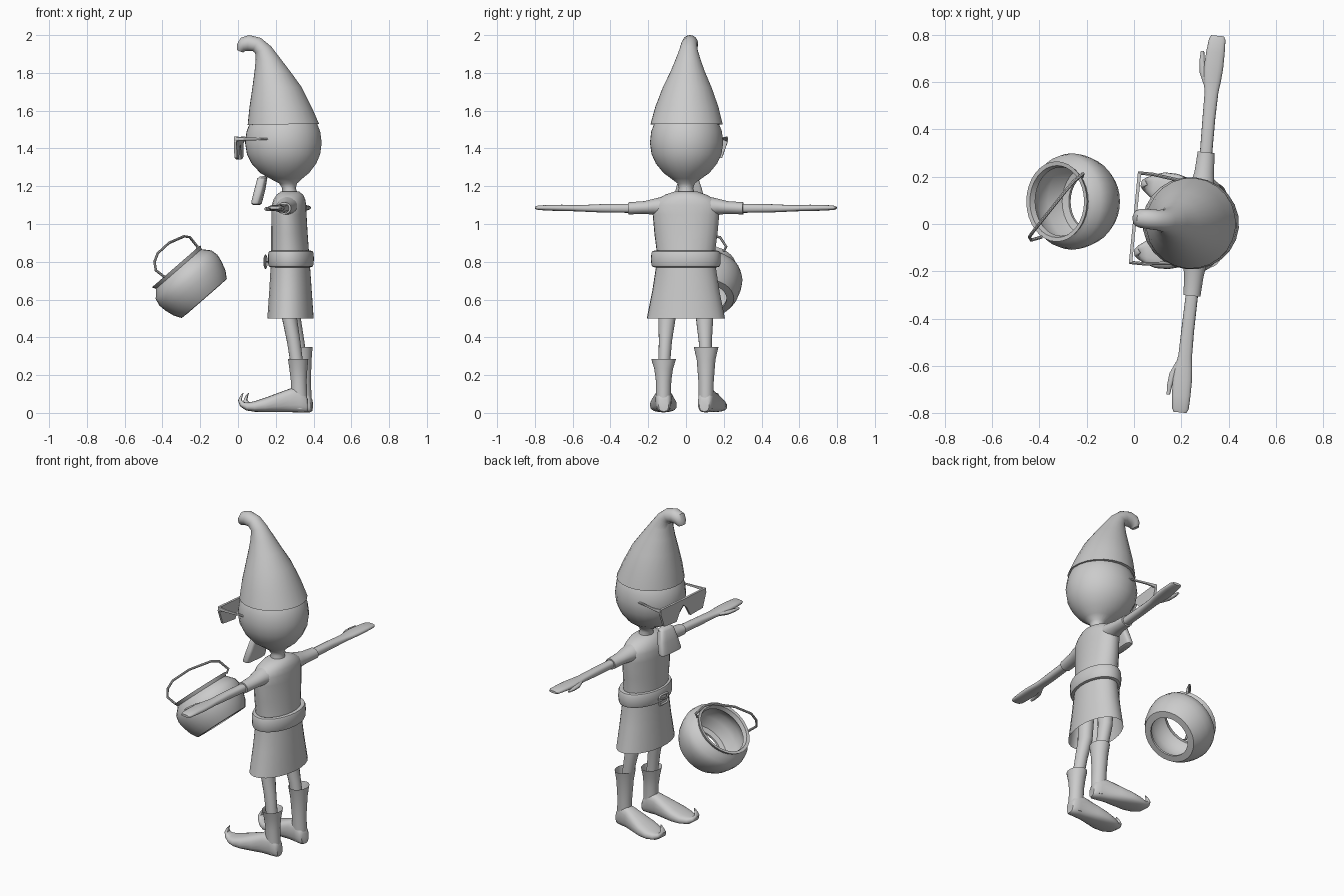
import bpy, bmesh, math
from mathutils import Vector as V, Matrix as M

grey = bpy.data.materials.new("plain grey")
grey.diffuse_color = (0.6, 0.6, 0.6, 1)

# the figure faces -x, turned slightly about its own axis
TURN = M.Translation((.27, 0, 0)) @ M.Rotation(math.radians(-5.7), 4, 'Z') @ M.Translation((-.27, 0, 0))


def finish(name, bm, matrix=TURN, angle=40):
    bmesh.ops.recalc_face_normals(bm, faces=bm.faces)
    bm.transform(matrix)
    me = bpy.data.meshes.new(name)
    bm.to_mesh(me)
    bm.free()
    ob = bpy.data.objects.new(name, me)
    bpy.context.collection.objects.link(ob)
    me.materials.append(grey)
    bpy.ops.object.select_all(action='DESELECT')
    bpy.context.view_layer.objects.active = ob
    ob.select_set(True)
    bpy.ops.object.shade_smooth_by_angle(angle=math.radians(angle))
    return ob


def loft(name, rings, caps=(True, True), n=24, power=1.0, loop=False, matrix=TURN):
    """Skin rings given as (centre, half axis a, half axis b)."""
    bm = bmesh.new()
    rows = []
    for c, a, b in rings:
        row = []
        for i in range(n):
            t = 2 * math.pi * i / n
            u, v = math.cos(t), math.sin(t)
            u = math.copysign(abs(u) ** power, u)
            v = math.copysign(abs(v) ** power, v)
            row.append(bm.verts.new(V(c) + V(a) * u + V(b) * v))
        rows.append(row)
    pairs = list(zip(rows, rows[1:])) + ([(rows[-1], rows[0])] if loop else [])
    for r, s in pairs:
        for i in range(n):
            j = (i + 1) % n
            bm.faces.new((r[i], r[j], s[j], s[i]))
    if not loop:
        for flag, row in zip(caps, (rows[0], rows[-1])):
            if flag:
                bm.faces.new(row)
    return finish(name, bm, matrix)


def side(x0, z0, x1, z1, ry, y=0):
    """Ring from its two outline points in the side view and its half width."""
    return ((x0 + x1) / 2, y, (z0 + z1) / 2), ((x1 - x0) / 2, 0, (z1 - z0) / 2), (0, ry, 0)


def flat(x, z, rx, ry, y=0):
    return (x, y, z), (rx, 0, 0), (0, ry, 0)


def tube(name, pts, r, matrix):
    """Thin wire through a few points."""
    pts = [V(p) for p in pts]
    rings = []
    for i, p in enumerate(pts):
        d = (pts[min(i + 1, len(pts) - 1)] - pts[max(i - 1, 0)]).normalized()
        a = d.orthogonal().normalized() if i == 0 else (a - d * a.dot(d)).normalized()
        rings.append((p, a * r, d.cross(a) * r))
    loft(name, rings, n=8, matrix=matrix)


# hat with curled tip
loft("hat", [side(*r) for r in (
    (.05, 1.525, .43, 1.53, .192), (.06, 1.62, .39, 1.62, .168), (.075, 1.72, .337, 1.725, .13),
    (.087, 1.81, .275, 1.81, .09), (.093, 1.87, .225, 1.875, .066), (.09, 1.905, .175, 1.94, .048),
    (.077, 1.915, .12, 1.985, .043), (.052, 1.915, .058, 2.0, .042), (.037, 1.915, .012, 1.985, .04),
    (.032, 1.912, -.007, 1.95, .034), (.026, 1.908, -.008, 1.922, .022))])

# head running down into the neck
loft("head", [flat(*r) for r in (
    (.24, 1.60, .12, .115), (.24, 1.55, .172, .165), (.24, 1.49, .196, .188), (.24, 1.43, .204, .195),
    (.241, 1.37, .195, .186), (.243, 1.32, .172, .163), (.247, 1.27, .13, .122), (.255, 1.24, .085, .08),
    (.265, 1.215, .048, .046), (.27, 1.19, .036, .038), (.275, 1.15, .045, .05))])

# tunic with open hem
loft("tunic", [flat(*r) for r in (
    (.275, 1.172, .048, .06), (.275, 1.155, .07, .11), (.272, 1.13, .083, .155), (.27, 1.10, .09, .18),
    (.27, 1.05, .092, .177), (.272, .95, .096, .168), (.275, .86, .1, .156), (.277, .78, .104, .158),
    (.278, .65, .112, .178), (.278, .5, .122, .208))], caps=(True, False))

# belt and buckle
belt = []
for i in range(12):
    t = 2 * math.pi * i / 12
    o = math.copysign(abs(math.cos(t)) ** .6, math.cos(t)) * .018
    belt.append(flat(.28, .815 + .044 * math.copysign(abs(math.sin(t)) ** .6, math.sin(t)), .103 + o, .167 + o))
loft("belt", belt, loop=True, n=32)
loft("buckle", [((.145 + .006 * math.sin(t), 0, .80), (0, .037 + .008 * math.cos(t), 0),
                 (0, 0, .03 + .008 * math.cos(t))) for t in (0, 1.57, 3.14, 4.71)], loop=True, n=16, power=.5)
tube("buckle_prong", [(.142, -.035, .80), (.145, .0, .80), (.165, .03, .80)], .005, TURN)

for s, label, boot_top in ((-1, "right", .285), (1, "left", .35)):
    # sleeve, arm, hand and thumb
    def across(y, x, z, rx, rz):
        return (x, s * y, z), (rx, 0, 0), (0, 0, rz)
    loft(label + "_sleeve", [across(*r) for r in (
        (.10, .272, 1.095, .06, .055), (.17, .273, 1.092, .05, .042), (.22, .275, 1.087, .041, .034),
        (.305, .275, 1.083, .036, .032))])
    loft(label + "_arm", [across(*r) for r in (
        (.28, .275, 1.083, .026, .024), (.45, .272, 1.083, .027, .022), (.56, .272, 1.083, .029, .017),
        (.61, .27, 1.084, .037, .016), (.66, .27, 1.085, .041, .017), (.73, .272, 1.086, .039, .015),
        (.785, .274, 1.086, .035, .012), (.80, .274, 1.086, .027, .007))], n=16, power=.8)
    loft(label + "_thumb", [across(*r) for r in (
        (.59, .253, 1.082, .018, .012), (.64, .229, 1.08, .016, .012), (.69, .219, 1.08, .011, .01),
        (.73, .217, 1.08, .007, .006))], n=10)

    # leg
    loft(label + "_leg", [flat(*r, y=s * y) for r, y in (
        ((.28, .62, .042, .05), .095), ((.283, .5, .04, .046), .1), ((.305, .38, .036, .035), .106),
        ((.32, .28, .034, .032), .11), ((.332, .15, .03, .028), .112))], n=16)

    # boot shaft, open at the top
    y = s * .113
    loft(label + "_boot_shaft", [flat(*r, y=y) for r in (
        (.335, .02, .042, .036), (.335, .10, .043, .04), (.333, .17, .042, .041),
        (.331, boot_top * .75 + .02, .048, .05), (.33, boot_top, .054, .066))], caps=(True, False))

    # foot with curled toe
    a = math.radians(6)
    fwd, lat, up = V((-math.cos(a), s * math.sin(a), 0)), V((s * math.sin(a), math.cos(a), 0)), V((0, 0, 1))
    foot = []
    for d, z, w, h, tilt in (
            (-.046, .04, .026, .032, 0), (-.035, .05, .036, .047, 0), (0, .07, .042, .068, 0),
            (.05, .066, .046, .062, 0), (.11, .055, .06, .051, 0), (.18, .042, .071, .038, 0),
            (.235, .034, .066, .028, 0), (.275, .034, .048, .022, 15), (.302, .046, .03, .015, 45),
            (.313, .066, .019, .01, 85), (.306, .088, .01, .006, 110), (.296, .105, .003, .002, 115)):
        t = math.radians(tilt)
        foot.append((V((.335, y, z)) + fwd * d, lat * w, (up * math.cos(t) - fwd * math.sin(t)) * h))
    loft(label + "_foot", foot, n=20, power=.75)

    # glasses: lens plate and side arm
    bm = bmesh.new()
    outline = ((0, 1.46), (.193, 1.462), (.195, 1.435), (.165, 1.35), (.06, 1.342), (.028, 1.40), (0, 1.425))
    f = bm.faces.new([bm.verts.new((-.004, s * p, z)) for p, z in outline])
    ext = bmesh.ops.extrude_face_region(bm, geom=[f])
    bmesh.ops.translate(bm, vec=(.014, 0, 0), verts=[v for v in ext["geom"] if isinstance(v, bmesh.types.BMVert)])
    finish(label + "_lens", bm, angle=20)
    loft(label + "_glasses_arm", [((x, s * p, 1.45), (0, .007, 0), (0, 0, h)) for x, p, h in (
        (.0, .19, .014), (.06, .19, .008), (.18, .175, .005))], n=8)

# beard, a slanted pad below the chin
loft("beard", [side(*r) for r in (
    (.115, 1.25, .145, 1.255, .035), (.103, 1.24, .153, 1.245, .052), (.088, 1.18, .142, 1.185, .07),
    (.074, 1.12, .125, 1.122, .083), (.073, 1.108, .12, 1.105, .08), (.085, 1.10, .108, 1.10, .065))],
    power=.55)

# tilted pot, open at both ends
POT = M.Translation((-.243, .095, .68)) @ M.Rotation(math.radians(-41), 4, 'Y')
loft("pot", [((0, 0, z), (r, 0, 0), (0, r, 0)) for r, z in (
    (.12, -.10), (.158, -.098), (.182, -.06), (.198, -.01), (.204, .03), (.196, .068), (.172, .095),
    (.16, .108), (.17, .128), (.152, .126), (.145, .10), (.165, .08), (.185, .03), (.178, -.02),
    (.15, -.08), (.12, -.088))], loop=True, n=32, matrix=POT)

# wire handle
tube("pot_handle", [(-.39, -.055, .72), (-.435, -.068, .755), (-.442, -.055, .80), (-.425, -.03, .845),
                    (-.365, .045, .90), (-.285, .145, .935), (-.255, .18, .93), (-.215, .213, .88),
                    (-.22, .2, .855)], .007, M())
